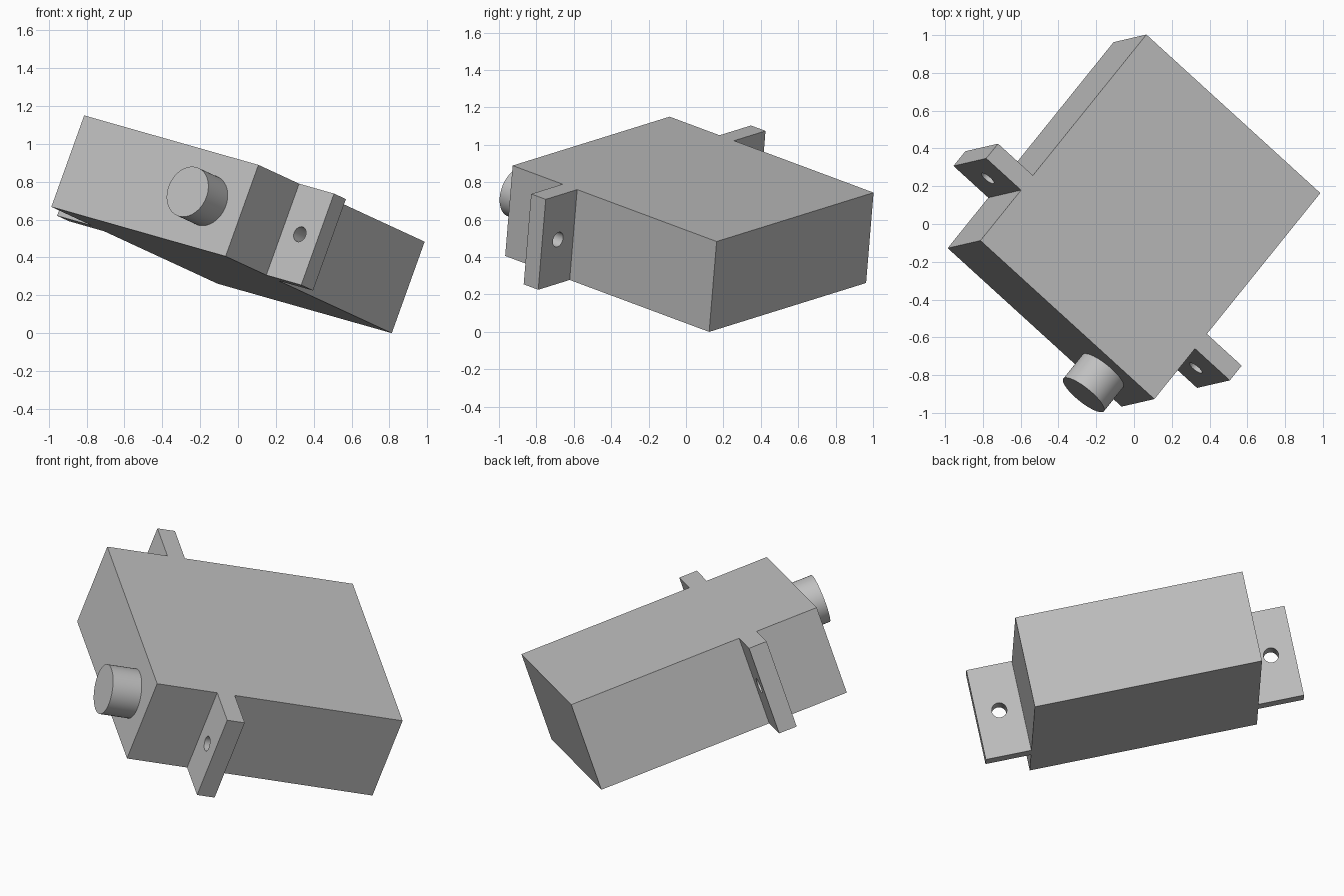
import bpy, bmesh, math
from mathutils import Matrix, Vector

cube = bpy.data.objects.get("Cube")
if cube:
    bpy.data.objects.remove(cube, do_unlink=True)

WIDTH, DEPTH, HEIGHT = 1.273, 1.458, 0.515
TAB_LENGTH, TAB_THICK, TAB_FRONT = 0.255, 0.104, 0.357
HOLE_OFFSET, HOLE_RADIUS = 0.125, 0.0415
SHAFT_X, SHAFT_RADIUS, SHAFT_LENGTH = 0.38, 0.138, 0.17

# Tilted resting pose: local x = width, y = depth, z = height
across = Vector((0.923, -0.841, -0.262)).normalized()
back = Vector((0.879, 1.089, -0.406))
back = (back - across * back.dot(across)).normalized()
up = across.cross(back)
POSE = Matrix.Translation((0, 0.018, 0.575)) @ Matrix((across, back, up)).transposed().to_4x4()

grey = bpy.data.materials.new("plain grey")
grey.use_nodes = True
grey.diffuse_color = (0.53, 0.53, 0.53, 1)
grey.node_tree.nodes["Principled BSDF"].inputs["Base Color"].default_value = grey.diffuse_color


def add_part(name, bm):
    bmesh.ops.recalc_face_normals(bm, faces=bm.faces)
    mesh = bpy.data.meshes.new(name)
    bm.to_mesh(mesh)
    bm.free()
    mesh.materials.append(grey)
    mesh.shade_smooth()
    mesh.set_sharp_from_angle(angle=math.radians(30))
    obj = bpy.data.objects.new(name, mesh)
    obj.matrix_world = POSE
    bpy.context.collection.objects.link(obj)


def edge_loop(bm, points):
    verts = [bm.verts.new(p) for p in points]
    return [bm.edges.new((v, verts[i - 1])) for i, v in enumerate(verts)]


# Main case
bm = bmesh.new()
bmesh.ops.create_cube(bm, size=1, matrix=Matrix.Diagonal((WIDTH, DEPTH, HEIGHT, 1)))
add_part("case", bm)

# Drilled mounting tabs on both sides
for name, side in (("left_mounting_tab", 1), ("right_mounting_tab", -1)):
    bm = bmesh.new()
    y = -DEPTH / 2 + TAB_FRONT
    inner, outer = side * WIDTH / 2, side * (WIDTH / 2 + TAB_LENGTH)
    h = HEIGHT / 2
    edges = edge_loop(bm, [(inner, y, -h), (outer, y, -h), (outer, y, h), (inner, y, h)])
    angles = [math.tau * i / 32 for i in range(32)]
    hole_x = inner + side * HOLE_OFFSET
    edges += edge_loop(bm, [(hole_x + HOLE_RADIUS * math.cos(a), y, HOLE_RADIUS * math.sin(a))
                            for a in angles])
    bmesh.ops.triangle_fill(bm, edges=edges, use_beauty=True, normal=(0, -1, 0))
    result = bmesh.ops.extrude_face_region(bm, geom=bm.faces[:], use_keep_orig=True)
    moved = [g for g in result["geom"] if isinstance(g, bmesh.types.BMVert)]
    bmesh.ops.translate(bm, verts=moved, vec=(0, TAB_THICK, 0))
    add_part(name, bm)

# Output shaft on the front face
bm = bmesh.new()
place = Matrix.Translation((SHAFT_X, -(DEPTH + SHAFT_LENGTH) / 2, 0)) @ Matrix.Rotation(math.pi / 2, 4, 'X')
bmesh.ops.create_cone(bm, cap_ends=True, segments=64, radius1=SHAFT_RADIUS,
                      radius2=SHAFT_RADIUS, depth=SHAFT_LENGTH, matrix=place)
add_part("output_shaft", bm)
